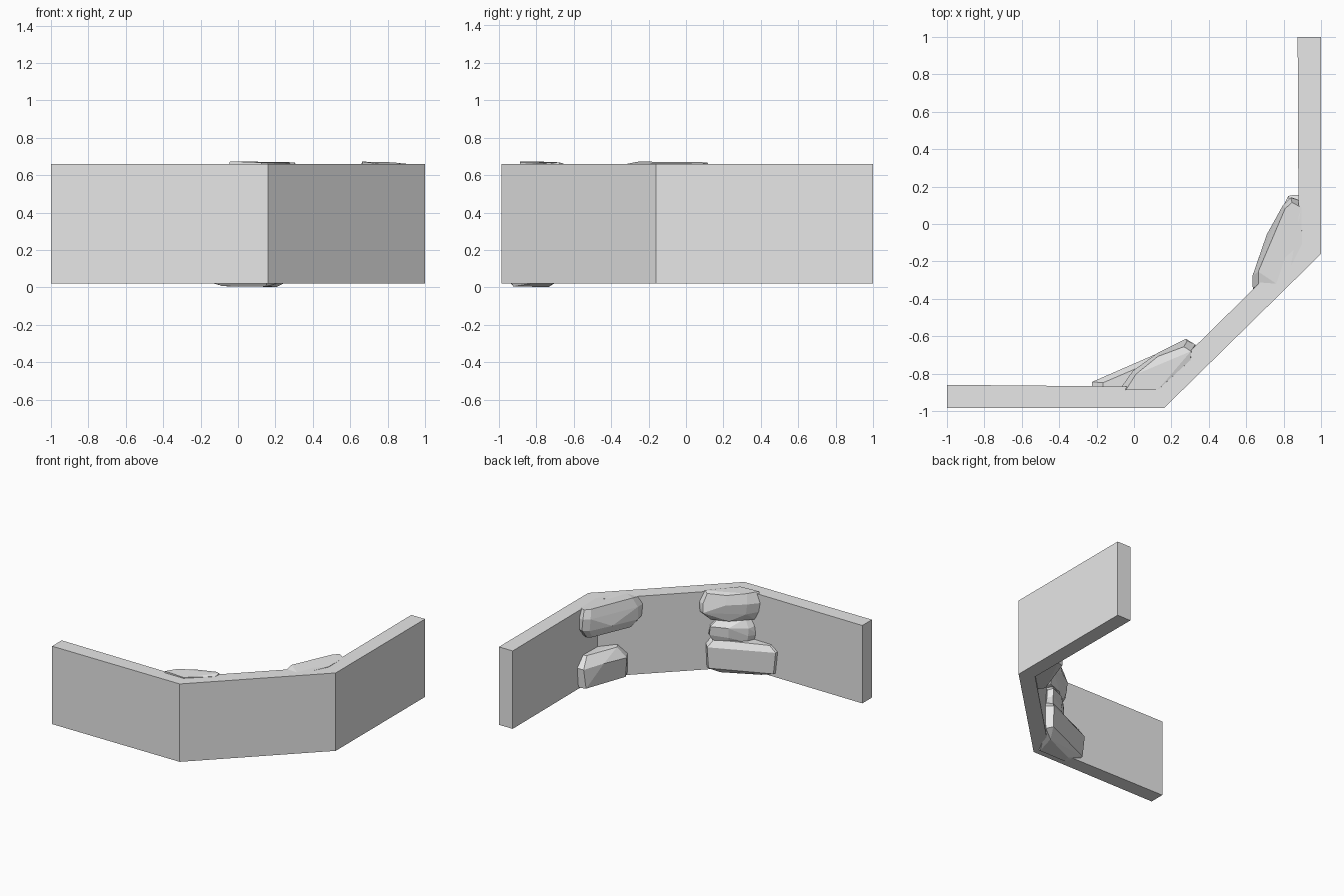
import bpy, bmesh, random
from mathutils import Vector

random.seed(4)

if "Cube" in bpy.data.objects:
    bpy.data.objects.remove(bpy.data.objects["Cube"], do_unlink=True)

# One plain grey for everything
grey = bpy.data.materials.new("light_grey")
grey.use_nodes = True
grey.diffuse_color = (0.8, 0.8, 0.8, 1)
grey.node_tree.nodes["Principled BSDF"].inputs["Base Color"].default_value = (0.8, 0.8, 0.8, 1)


def finish(name, bm):
    bmesh.ops.recalc_face_normals(bm, faces=bm.faces)
    mesh = bpy.data.meshes.new(name)
    bm.to_mesh(mesh)
    bm.free()
    mesh.materials.append(grey)
    obj = bpy.data.objects.new(name, mesh)
    bpy.context.collection.objects.link(obj)
    return obj


def extrude_plan(name, plan, bottom, top):
    """Raise a flat plan outline into a solid."""
    bm = bmesh.new()
    base = bm.faces.new([bm.verts.new((x, y, bottom)) for x, y in plan])
    ext = bmesh.ops.extrude_face_region(bm, geom=[base], use_keep_orig=True)
    moved = [v for v in ext["geom"] if isinstance(v, bmesh.types.BMVert)]
    bmesh.ops.translate(bm, verts=moved, vec=(0, 0, top - bottom))
    return finish(name, bm)


def stone(name, plan, anchor, levels, rough=0.008):
    """Faceted rock: plan outline pulled towards the wall at each (height, reach) level."""
    bm = bmesh.new()
    anchor = Vector(anchor)
    for z, reach in levels:
        for point in plan:
            p = anchor.lerp(Vector(point), reach)
            dx, dy, dz = (random.uniform(-rough, rough) for _ in range(3))
            bm.verts.new((p.x + dx, p.y + dy, z + dz))
    hull = bmesh.ops.convex_hull(bm, input=bm.verts)
    loose = set(hull["geom_interior"]) | set(hull["geom_unused"])
    bmesh.ops.delete(bm, geom=[v for v in loose if isinstance(v, bmesh.types.BMVert)], context='VERTS')
    # merge nearly flat triangles into broad facets
    bmesh.ops.dissolve_limit(bm, angle_limit=0.12, verts=bm.verts, edges=bm.edges)
    return finish(name, bm)


# Three-sided bent wall
extrude_plan("bent_wall", [
    (-1, -0.985), (0.16, -0.985), (1, -0.16), (1, 1),
    (0.875, 1), (0.88, -0.11), (0.107, -0.87), (-1, -0.86)], 0.02, 0.66)

# Stones in the left corner
left_corner = (0.89, -0.12)
stone("left_upper_stone",
      [(0.64, -0.35), (0.63, -0.28), (0.71, -0.05), (0.8, 0.1), (0.84, 0.14),
       (0.89, 0.12), (0.9, -0.1), (0.76, -0.36)],
      left_corner, [(0.43, 0.78), (0.5, 1), (0.6, 0.99), (0.665, 0.88)])
stone("left_lower_stone",
      [(0.73, -0.29), (0.69, -0.21), (0.75, 0), (0.82, 0.15), (0.86, 0.16),
       (0.93, 0.15), (0.93, -0.12)],
      left_corner, [(0.04, 0.96), (0.2, 1), (0.27, 0.7)])

# Stones in the right corner
right_corner = (0.12, -0.88)
stone("right_upper_stone",
      [(-0.07, -0.88), (0, -0.79), (0.13, -0.69), (0.28, -0.62), (0.33, -0.65),
       (0.32, -0.71), (0.13, -0.89)],
      right_corner, [(0.45, 0.76), (0.51, 1), (0.59, 0.99), (0.668, 0.88)])
stone("right_middle_stone",
      [(-0.04, -0.9), (0, -0.81), (0.12, -0.71), (0.24, -0.65), (0.28, -0.69), (0.14, -0.93)],
      right_corner, [(0.27, 0.85), (0.32, 1), (0.39, 0.96), (0.45, 0.7)])
stone("right_lower_stone",
      [(-0.22, -0.95), (-0.22, -0.85), (-0.03, -0.78), (0.12, -0.71), (0.25, -0.64),
       (0.3, -0.68), (0.16, -0.95)],
      right_corner, [(0.008, 0.6), (0.05, 0.97), (0.23, 1), (0.28, 0.85)])
